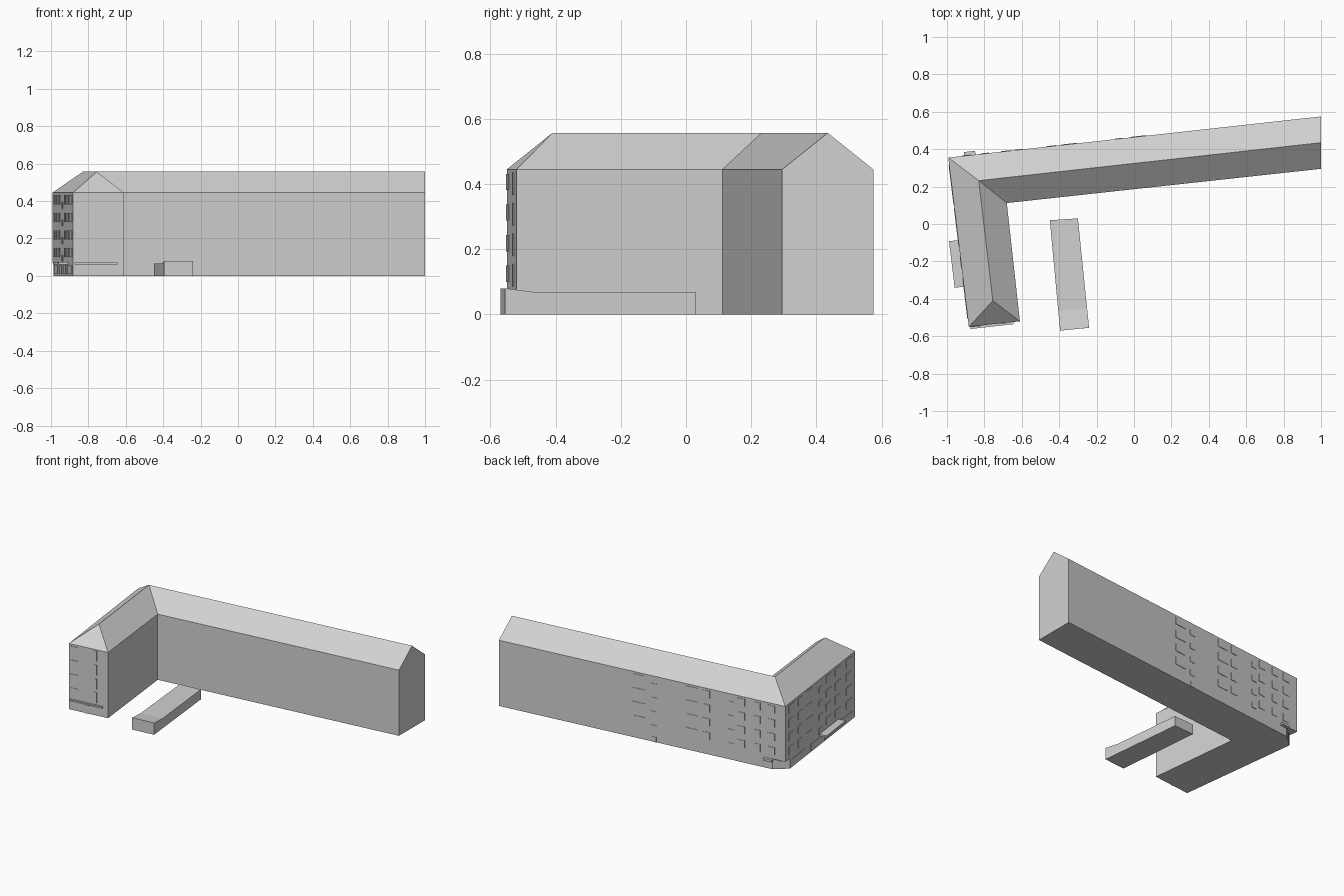
import bpy
from mathutils import Vector

if "Cube" in bpy.data.objects:
    bpy.data.objects.remove(bpy.data.objects["Cube"])

grey = bpy.data.materials.new("light_grey")
grey.diffuse_color = (0.64, 0.64, 0.64, 1)
grey.use_nodes = True
grey.node_tree.nodes["Principled BSDF"].inputs["Base Color"].default_value = grey.diffuse_color

FLOOR, EAVE, RIDGE = 0.07, 0.445, 0.557
STOREY = (EAVE - FLOOR) / 4


def make(name, verts, faces):
    me = bpy.data.meshes.new(name)
    me.from_pydata(verts, [], faces)
    me.materials.append(grey)
    ob = bpy.data.objects.new(name, me)
    bpy.context.collection.objects.link(ob)
    return ob


def walls(name, outline, z0, z1, bottom=False, top=False):
    """Vertical walls around a counter-clockwise outline."""
    n = len(outline)
    verts = [(x, y, z0) for x, y in outline] + [(x, y, z1) for x, y in outline]
    faces = [(i, (i + 1) % n, (i + 1) % n + n, i + n) for i in range(n)]
    if bottom:
        faces.append(tuple(reversed(range(n))))
    if top:
        faces.append(tuple(range(n, 2 * n)))
    return make(name, verts, faces)


def wall_plate(name, wall, t, width, z0, z1, depth=0.003):
    """Flat box standing out from a wall; t and width are fractions of its length."""
    p, q = Vector(wall[0]), Vector(wall[1])
    d = q - p
    out = Vector((d.y, -d.x)).normalized()
    a, b = p + d * (t - width / 2), p + d * (t + width / 2)
    return walls(name, [a + out * depth, b + out * depth, b, a], z0, z1, True, True)


# Plan of the L-shaped block
corner, sw, se = (-0.993, 0.355), (-0.883, -0.55), (-0.61, -0.52)
inner, e_south, e_north = (-0.68, 0.112), (1.0, 0.295), (1.0, 0.575)
outline = [corner, sw, se, inner, e_south, e_north]
north, west, front = (e_north, corner), (corner, sw), (sw, se)

# Ground floor with the cut corner, upper storeys above it
cut_n = tuple(Vector(e_north).lerp(Vector(corner), 0.955))
cut_w = tuple(Vector(corner).lerp(Vector(sw), 0.07))
walls("ground_floor", [cut_n, cut_w] + outline[1:], 0, FLOOR, bottom=True)
walls("upper_storeys", outline, FLOOR, EAVE)
make("corner_soffit", [(x, y, FLOOR) for x, y in (corner, cut_n, cut_w)], [(0, 1, 2)])

# Roof: valley and hip at the bend, hipped south end, gabled east end
ridge = [(-0.755, -0.41), (-0.83, 0.232), (1.0, 0.435)]
make("roof",
     [(x, y, EAVE) for x, y in outline] + [(x, y, RIDGE) for x, y in ridge],
     [(0, 1, 6, 7), (1, 2, 6), (2, 3, 7, 6), (3, 4, 8, 7), (4, 5, 8), (5, 0, 7, 8)])

# Windows: (position, width, stair window?) per column
north_cols = [(0.49, 0.042, 0), (0.542, 0.02, 1), (0.675, 0.042, 0), (0.724, 0.025, 0),
              (0.811, 0.02, 1), (0.846, 0.025, 0), (0.902, 0.022, 0), (0.951, 0.025, 0)]
west_cols = [(0.08, 0.07, 0), (0.21, 0.06, 0), (0.34, 0.08, 0), (0.50, 0.05, 1),
             (0.62, 0.07, 0), (0.75, 0.08, 0), (0.91, 0.08, 0)]
for side, wall, cols in (("north", north, north_cols), ("west", west, west_cols),
                         ("front", front, [(0.14, 0.2, 0)])):
    for t, w, stair in cols:
        for row in range(4):
            z = FLOOR + row * STOREY + (0.008 if stair else 0.03)
            wall_plate(side + "_window", wall, t, w, z, z + (0.035 if stair else 0.05))
for row in range(4):
    z = FLOOR + row * STOREY + 0.015
    wall_plate("front_stair_window", front, 0.68, 0.07, z, z + 0.07)

# Ground floor shop windows and doors
for t, w in ((0.19, 0.18), (0.42, 0.12), (0.62, 0.12), (0.85, 0.2)):
    wall_plate("west_shop_window", west, t, w, 0.01, 0.055)
wall_plate("front_door", front, 0.48, 0.1, 0, 0.055)
wall_plate("north_door", north, 0.542, 0.015, 0.0, 0.035)
wall_plate("corner_door", (cut_n, cut_w), 0.5, 0.5, 0, 0.055)

# Canopies
wall_plate("west_canopy", west, 0.625, 0.275, 0.062, 0.074, 0.05)
wall_plate("front_canopy", front, 0.45, 0.84, 0.062, 0.072, 0.012)
wall_plate("corner_canopy", north, 0.942, 0.03, 0.055, 0.07, 0.02)

# Low annex with a sloping front strip of roof
plan = [(-0.395, -0.57), (-0.24, -0.555), (-0.251, -0.45), (-0.30, 0.03), (-0.45, 0.02), (-0.405, -0.465)]
heights = [0.08, 0.08, 0.067, 0.067, 0.067, 0.067]
make("annex",
     [(x, y, 0) for x, y in plan] + [(x, y, h) for (x, y), h in zip(plan, heights)],
     [(i, (i + 1) % 6, (i + 1) % 6 + 6, i + 6) for i in range(6)]
     + [(5, 4, 3, 2, 1, 0), (6, 7, 8, 11), (11, 8, 9, 10)])
